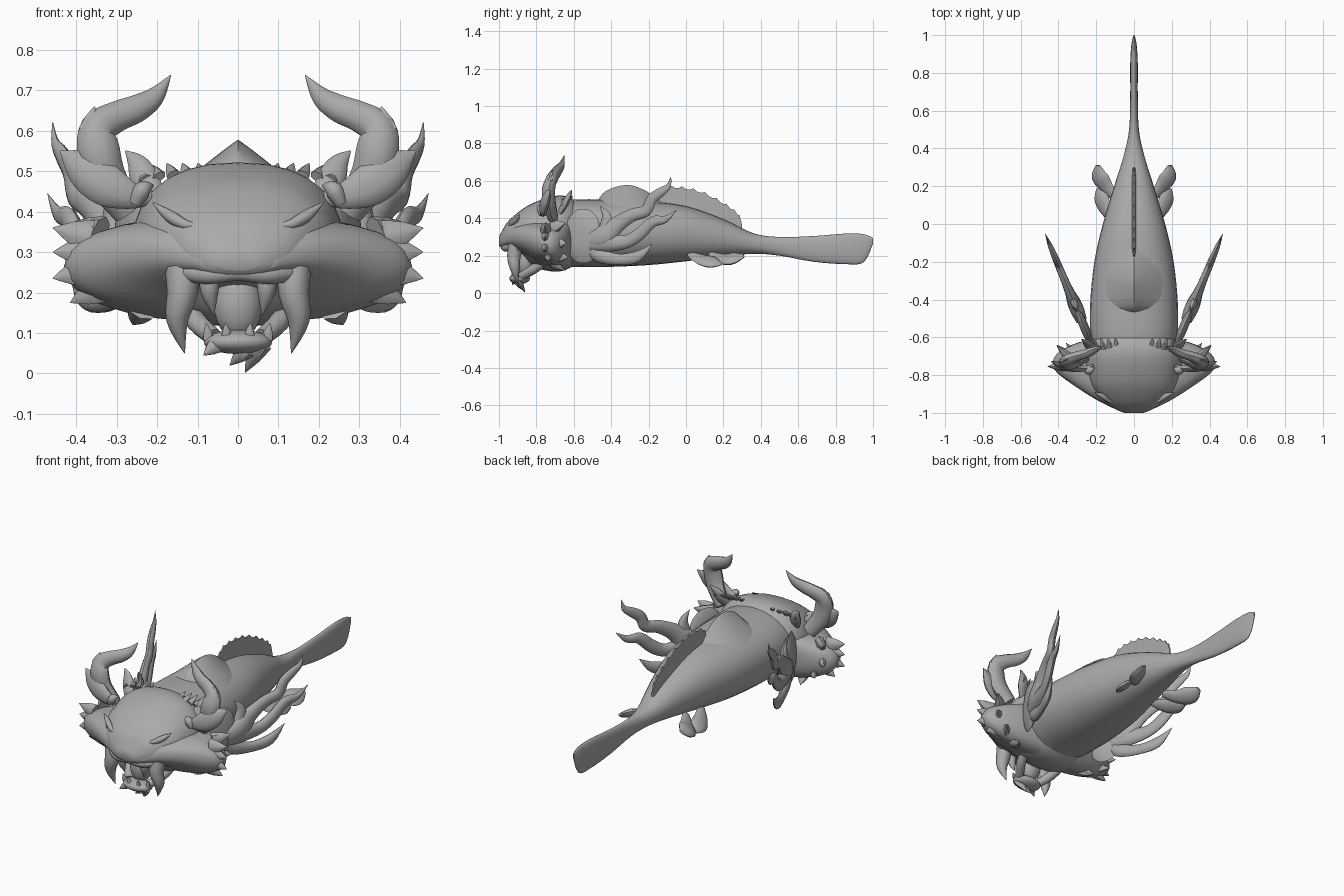
import bpy, bmesh, math
from mathutils import Vector

if "Cube" in bpy.data.objects:
    bpy.data.objects.remove(bpy.data.objects["Cube"], do_unlink=True)

GREY = (0.4, 0.4, 0.4, 1)
mat = bpy.data.materials.new("plain grey")
mat.use_nodes = True
mat.diffuse_color = GREY
mat.node_tree.nodes["Principled BSDF"].inputs["Base Color"].default_value = GREY
parts = []


def finish(name, bm, mirror=False):
    bmesh.ops.recalc_face_normals(bm, faces=bm.faces)
    me = bpy.data.meshes.new(name)
    bm.to_mesh(me)
    bm.free()
    me.materials.append(mat)
    ob = bpy.data.objects.new(name, me)
    bpy.context.collection.objects.link(ob)
    if mirror:
        ob.modifiers.new("Mirror", "MIRROR").use_mirror_merge = False
    parts.append(ob)


def spline(rows, k=4):
    """Catmull-Rom interpolation of rows of numbers."""
    out = []
    for i in range(len(rows) - 1):
        a, b = rows[max(i - 1, 0)], rows[i]
        c, d = rows[i + 1], rows[min(i + 2, len(rows) - 1)]
        for j in range(k):
            t = j / k
            out.append([q + t * (r - p) / 2 + t * t * (p - 2.5 * q + 2 * r - s / 2)
                        + t ** 3 * (1.5 * (q - r) + (s - p) / 2)
                        for p, q, r, s in zip(a, b, c, d)])
    return out + [list(rows[-1])]


def skin(bm, rings):
    loops = [[bm.verts.new(p) for p in ring] for ring in rings]
    n = len(loops[0])
    for a, b in zip(loops, loops[1:]):
        for i in range(n):
            bm.faces.new((a[i], a[(i + 1) % n], b[(i + 1) % n], b[i]))
    bm.faces.new(loops[0])
    bm.faces.new(loops[-1])


def loft(name, rows, power=1.0, n=28):
    """Rows of y, half width, bottom, top."""
    rings = []
    for y, w, lo, hi in spline(rows):
        ring = []
        for i in range(n):
            a = math.tau * i / n
            c, s = math.cos(a), math.sin(a)
            px = math.copysign(abs(c) ** power, c)
            pz = math.copysign(abs(s) ** power, s)
            ring.append((w * px, y, (lo + hi) / 2 + (hi - lo) / 2 * pz))
        rings.append(ring)
    bm = bmesh.new()
    skin(bm, rings)
    finish(name, bm)


def sweep(bm, rows, normal=(0, 1, 0), flat=1.0, n=10, k=4):
    """Rows of x, y, z, radius; flat thins the tube along the normal."""
    pts = spline(rows, k)
    pos = [Vector(p[:3]) for p in pts]
    rings = []
    for i, p in enumerate(pos):
        t = (pos[min(i + 1, len(pos) - 1)] - pos[max(i - 1, 0)]).normalized()
        side = t.cross(Vector(normal)).normalized()
        up = side.cross(t)
        r = max(pts[i][3], 0.001)
        rings.append([p + side * r * math.cos(math.tau * j / n)
                      + up * r * flat * math.sin(math.tau * j / n) for j in range(n)])
    skin(bm, rings)


def tube(name, *paths, normal=(0, 1, 0), flat=1.0, mirror=True):
    bm = bmesh.new()
    for rows in paths:
        sweep(bm, rows, normal, flat)
    finish(name, bm, mirror)


def both(rows):
    """Continue a path that starts on the centre line to the other side."""
    return [(-x, *rest) for x, *rest in rows[:0:-1]] + rows


def spikes(name, items, mirror=True):
    """Items of base, tip, radius."""
    bm = bmesh.new()
    for base, tip, r in items:
        a, b = Vector(base), Vector(tip)
        ref = (0, 1, 0) if abs((b - a).normalized().y) < 0.9 else (1, 0, 0)
        sweep(bm, [(*a, r), (*a.lerp(b, 0.5), r * 0.65), (*b, 0.001)], ref, 0.7, 7, 2)
    finish(name, bm, mirror)


def ball(name, at, size):
    bm = bmesh.new()
    bmesh.ops.create_uvsphere(bm, u_segments=20, v_segments=12, radius=1)
    for v in bm.verts:
        v.co = Vector(at) + Vector(c * s for c, s in zip(v.co, size))
    finish(name, bm)


# body with the flat tail fin
loft("body_and_tail", [
    (-.72, .2, .13, .48), (-.6, .23, .14, .5), (-.42, .232, .14, .5), (-.2, .21, .15, .49),
    (0, .165, .17, .465), (.2, .105, .195, .395), (.36, .055, .21, .32), (.5, .026, .2, .3),
    (.68, .02, .168, .305), (.85, .02, .155, .318), (.95, .014, .165, .315), (1, .003, .265, .295)], 0.92)
# tented hump that blends into the back
loft("back_hump", [(-.48, .12, .4, .48), (-.43, .165, .34, .545), (-.32, .17, .3, .578),
                   (-.22, .155, .32, .55), (-.12, .12, .36, .48)], 1.9)

# scalloped dorsal fin
crest = spline([(-.19, .49), (-.14, .555), (-.04, .565), (.08, .54), (.2, .48), (.28, .42), (.3, .36)], 6)
rings = []
for i, (y, z) in enumerate(crest):
    tip = z + (0.008 if i % 3 == 1 else -0.004)
    low = z - 0.14
    rings.append([(-.014, y, low), (-.004, y, tip), (.004, y, tip), (.014, y, low)])
bm = bmesh.new()
skin(bm, rings)
finish("dorsal_fin", bm)

# head: domed skull and broad cheeks
loft("skull", [(-1, .05, .255, .3), (-.985, .09, .24, .33), (-.95, .15, .23, .385), (-.88, .21, .21, .445),
               (-.81, .245, .14, .485), (-.7, .26, .115, .52), (-.62, .23, .135, .51), (-.55, .15, .2, .45)], 0.85)
loft("cheeks", [(-.985, .09, .245, .31), (-.93, .2, .235, .365), (-.86, .31, .2, .385), (-.79, .405, .155, .39),
                (-.74, .43, .14, .39), (-.69, .41, .125, .395), (-.64, .33, .135, .4), (-.6, .2, .17, .4)], 0.85)
ball("nose", (0, -.965, .29), (.075, .035, .035))
tube("upper_lip", both([(0, -.97, .25, .022), (.07, -.96, .244, .024), (.13, -.925, .25, .024),
                        (.17, -.89, .245, .018), (.19, -.86, .22, .004)]), normal=(0, 0, 1), mirror=False)
tube("brow", [(.09, -.945, .365, .004), (.13, -.935, .368, .012), (.17, -.91, .39, .015), (.21, -.89, .422, .002)])

# mouth
ball("tongue", (0, -.86, .17), (.06, .05, .085))
tube("tusk", [(.14, -.905, .27, .042), (.138, -.92, .2, .038), (.15, -.915, .13, .027), (.132, -.9, .05, .001)])
tube("small_fang", [(.07, -.93, .25, .024), (.07, -.93, .2, .022), (.06, -.92, .145, .001)])
ball("chin", (0, -.89, .078), (.085, .055, .03))
tube("jaw_hinge", [(.12, -.77, .16, .025), (.1, -.82, .125, .026), (.06, -.88, .09, .022)], normal=(0, 0, 1))
spikes("lower_teeth", [((x, -.935 + x / 2, .085), (x * 1.1, -.945 + x / 2, .125), .016)
                       for x in (.028, .072)])
spikes("chin_tufts", [((.055, -.9, .075), (.018, -.86, .003), .03), ((.02, -.9, .06), (-.02, -.88, .02), .025),
                      ((-.05, -.91, .075), (-.085, -.93, .045), .025)], mirror=False)

# pointed ruff at the cheeks and round the back of the head
spikes("cheek_points", [((.365, -.75, z), (.458, -.755, tip), .045)
                        for z, tip in ((.335, .36), (.3, .3), (.255, .235))]
       + [((.34, -.74, .21), (.415, -.73, .175), .04), ((.34, -.71, .35), (.405, -.645, .375), .04),
          ((.34, -.71, .27), (.41, -.64, .265), .045), ((.29, -.71, .2), (.36, -.63, .19), .045),
          ((.24, -.71, .16), (.26, -.645, .12), .04)])
ruff = []
for i in range(5):
    x = 0.09 + 0.035 * i
    z = 0.49 - 1.9 * max(0, x - .15) ** 2
    ruff.append(((x, -.66, z), (x * 1.1, -.605, z + .03), .018))
spikes("ruff_tufts", ruff)

# horns, ears and small rear leaves
tube("horn", [(.27, -.71, .4, .04), (.325, -.73, .48, .05), (.345, -.735, .55, .053),
              (.345, -.72, .605, .045), (.3, -.7, .635, .038), (.25, -.685, .655, .034),
              (.205, -.665, .685, .024), (.166, -.65, .738, .001)], flat=.7)
spikes("horn_barb", [((.365, -.725, .6), (.355, -.715, .66), .032)])
tube("ear", [(.215, -.75, .435, .018), (.265, -.765, .44, .034), (.325, -.76, .465, .052),
             (.385, -.745, .51, .046), (.44, -.725, .55, .002)], flat=.45)
tube("ear_knob", [(.21, -.76, .465, .003), (.235, -.775, .455, .022), (.255, -.77, .42, .016)])
tube("rear_leaf", [(.2, -.68, .42, .025), (.23, -.645, .48, .035), (.25, -.625, .52, .025),
                   (.278, -.61, .55, .002)], flat=.5)


# pectoral pads and flame-like streamers lying in a slanted plane
def slanted(rows):
    return [(.24 + (y + .6) * .42, y, z, r) for y, z, r in rows]


PLANE = (.92, -.39, 0)
tube("pectoral_pad", slanted([(-.65, .305, .02), (-.63, .305, .09), (-.59, .305, .135), (-.55, .305, .145),
                              (-.51, .305, .135), (-.47, .305, .09), (-.455, .305, .02)]),
     normal=PLANE, flat=.17)
tube("streamers",
     slanted([(-.51, .28, .05), (-.44, .3, .065), (-.37, .365, .045), (-.29, .415, .035), (-.215, .44, .032),
              (-.185, .5, .03), (-.135, .54, .025), (-.095, .57, .015), (-.08, .622, .001)]),
     slanted([(-.51, .27, .05), (-.42, .27, .05), (-.32, .275, .036), (-.25, .315, .034),
              (-.18, .38, .03), (-.11, .395, .019), (-.05, .445, .001)]),
     slanted([(-.5, .23, .035), (-.46, .2, .038), (-.36, .18, .03), (-.26, .195, .03), (-.18, .262, .001)]),
     slanted([(-.43, .34, .04), (-.425, .41, .027), (-.46, .465, .001)]),
     normal=PLANE, flat=.6)

# pelvic fins
tube("pelvic_fins",
     [(.11, .02, .21, .02), (.15, .08, .18, .04), (.175, .14, .165, .045), (.19, .19, .155, .012)],
     [(.09, .13, .21, .02), (.14, .19, .185, .04), (.18, .25, .185, .052), (.19, .31, .2, .015)],
     normal=(.5, -.2, .8), flat=.4)

bpy.ops.object.select_all(action="DESELECT")
for ob in parts:
    ob.select_set(True)
bpy.context.view_layer.objects.active = parts[0]
bpy.ops.object.shade_smooth_by_angle(angle=math.radians(45))
